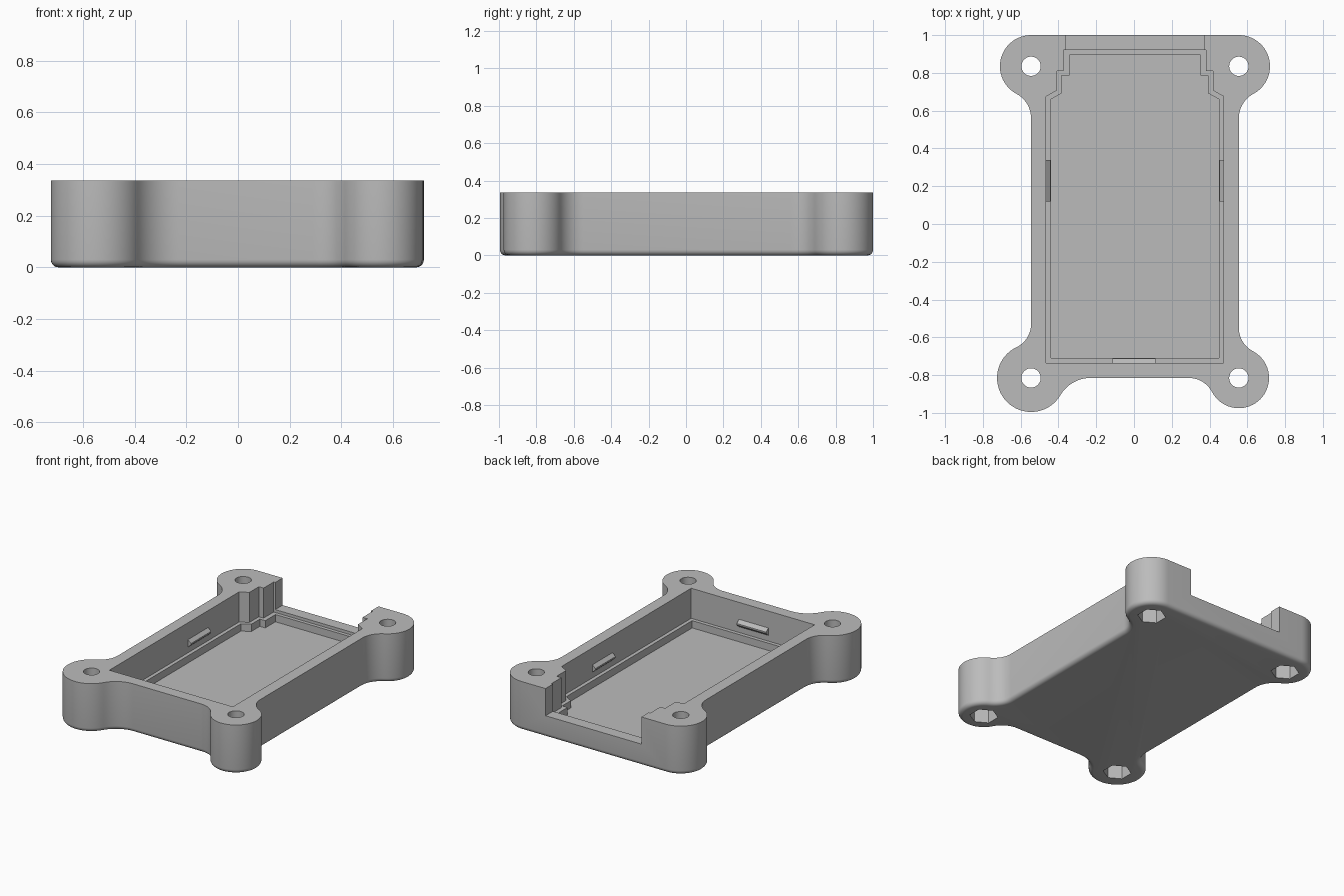
import bpy, bmesh
from math import atan2, degrees, radians, cos, sin

if "Cube" in bpy.data.objects:
    bpy.data.objects.remove(bpy.data.objects["Cube"])

HEIGHT = 0.337
FLOOR_Z, LEDGE_Z, SILL_Z = 0.08, 0.13, 0.15
MID = 0.005                                   # centre line of the tray
HALF = 0.55                                   # half width of the body
LEFT, RIGHT = MID - HALF, MID + HALF
BACK_Y, FRONT_Y = 0.835, -0.815               # screw rows

grey = bpy.data.materials.new("plain grey")
grey.use_nodes = True
grey.diffuse_color = (0.5, 0.5, 0.5, 1)
grey.node_tree.nodes["Principled BSDF"].inputs["Base Color"].default_value = (0.5, 0.5, 0.5, 1)


def prism(name, outline, z0, z1, round_bottom=0):
    """Extrude a flat outline from z0 to z1, optionally rounding the bottom rim."""
    bm = bmesh.new()
    base = bm.faces.new([bm.verts.new((x, y, z0)) for x, y in outline])
    top = bmesh.ops.extrude_face_region(bm, geom=[base], use_keep_orig=True)["geom"]
    for v in top:
        if isinstance(v, bmesh.types.BMVert):
            v.co.z = z1
    bmesh.ops.recalc_face_normals(bm, faces=bm.faces)
    if round_bottom:
        bmesh.ops.bevel(bm, geom=list(base.edges), offset=round_bottom, segments=5,
                        profile=0.5, affect='EDGES', clamp_overlap=False)
    mesh = bpy.data.meshes.new(name)
    bm.to_mesh(mesh)
    bm.free()
    mesh.materials.append(grey)
    obj = bpy.data.objects.new(name, mesh)
    bpy.context.collection.objects.link(obj)
    return obj


def arc(c, r, a0, a1):
    n = max(4, round(abs(a1 - a0) / 6))
    angles = [radians(a0 + (a1 - a0) * i / n) for i in range(n + 1)]
    return [(c[0] + r * cos(a), c[1] + r * sin(a)) for a in angles]


def fillet(R, d):
    """Radius and contact angle of a fillet meeting the wall at distance d from a lug."""
    r = (d * d - R * R) / (2 * R)
    return r, degrees(atan2(r, d))


def ngon(x, y, r, n, turn=0):
    return arc((x, y), r, turn, turn + 360, )[:-1] if n > 6 else [
        (x + r * cos(radians(turn + 60 * i)), y + r * sin(radians(turn + 60 * i))) for i in range(n)]


def rect(x0, x1, y0, y1):
    return [(x0, y0), (x1, y0), (x1, y1), (x0, y1)]


# Body outline, counter-clockwise: four round lugs blended into straight walls
outline = []
R, d = 0.16, 0.265                            # front left lug
r, t = fillet(R, d)
outline += arc((RIGHT - d, FRONT_Y - r), r, 90, t)
outline += arc((RIGHT, FRONT_Y), R, 180 + t, 450 - t)
outline += arc((RIGHT + r, FRONT_Y + d), r, 270 - t, 180)
R, d = 0.165, 0.275                           # two back lugs
r, t = fillet(R, d)
outline += arc((RIGHT + r, BACK_Y - d), r, 180, 90 + t)
outline += arc((RIGHT, BACK_Y), R, t - 90, 90)
outline += arc((LEFT, BACK_Y), R, 90, 270 - t)
outline += arc((LEFT - r, BACK_Y - d), r, 90 - t, 0)
R, d, d2 = 0.18, 0.285, 0.315                 # front right lug, slightly larger
r, t = fillet(R, d)
r2, t2 = fillet(R, d2)
outline += arc((LEFT - r, FRONT_Y + d), r, 0, t - 90)
outline += arc((LEFT, FRONT_Y), R, 90 + t, 360 - t2)
outline += arc((LEFT + d2, FRONT_Y - r2), r2, 180 - t2, 90)
clean = [p for i, p in enumerate(outline)
         if abs(p[0] - outline[i - 1][0]) + abs(p[1] - outline[i - 1][1]) > 1e-4]
body = prism("tray_body", clean, 0, HEIGHT, 0.03)


def cut(outline, z0, z1):
    """Subtract an extruded outline from the body."""
    cutter = prism("cutter", outline, z0, z1)
    cutter.hide_render = True
    mod = body.modifiers.new("cut", 'BOOLEAN')
    mod.operation, mod.solver, mod.object = 'DIFFERENCE', 'EXACT', cutter
    bpy.context.view_layer.objects.active = body
    bpy.ops.object.modifier_apply(modifier=mod.name)
    bpy.data.objects.remove(cutter)


def stepped(half_profile):
    """Mirror the right half of a pocket outline about the centre line."""
    return ([(MID + x, y) for x, y in half_profile]
            + [(MID - x, y) for x, y in reversed(half_profile)])


# Stepped pocket: upper recess down to the ledge, smaller recess down to the floor
cut(stepped([(0.47, -0.735), (0.47, 0.675), (0.413, 0.707), (0.413, 0.81),
             (0.377, 0.81), (0.377, 0.92)]), LEDGE_Z, 0.5)
cut(stepped([(0.445, -0.71), (0.445, 0.66), (0.388, 0.692), (0.388, 0.785),
             (0.347, 0.785), (0.347, 0.896)]), FLOOR_Z, 0.5)

# Open notch in the back wall
cut(rect(MID - 0.365, MID + 0.365, 0.9, 1.1), SILL_Z, 0.5)

# Screw holes with hexagonal nut recesses underneath
for x in (LEFT, RIGHT):
    for y in (BACK_Y, FRONT_Y):
        cut(ngon(x, y, 0.051, 60), -0.1, 0.5)
        cut(ngon(x, y, 0.09, 6, 30), -0.1, 0.1)


def snap_ridge(name, x, y, turn, length):
    """Small wedge-shaped ridge on a pocket wall, pointing along the turn angle."""
    ridge = bpy.data.meshes.new(name)
    bm = bmesh.new()
    section = [(-0.005, 0.165), (0.023, 0.19), (0.023, 0.2), (-0.005, 0.225)]
    end = bm.faces.new([bm.verts.new((u, -length / 2, z)) for u, z in section])
    moved = bmesh.ops.extrude_face_region(bm, geom=[end], use_keep_orig=True)["geom"]
    bmesh.ops.translate(bm, vec=(0, length, 0),
                        verts=[v for v in moved if isinstance(v, bmesh.types.BMVert)])
    bmesh.ops.recalc_face_normals(bm, faces=bm.faces)
    bm.to_mesh(ridge)
    bm.free()
    ridge.materials.append(grey)
    obj = bpy.data.objects.new(name, ridge)
    obj.location = (x, y, 0)
    obj.rotation_euler.z = radians(turn)
    bpy.context.collection.objects.link(obj)


snap_ridge("right_snap_ridge", MID - 0.47, 0.23, 0, 0.22)
snap_ridge("left_snap_ridge", MID + 0.47, 0.23, 180, 0.22)
snap_ridge("front_snap_ridge", MID - 0.005, -0.735, 90, 0.225)

# Smooth the rounded walls, keep the edges crisp
bpy.ops.object.select_all(action='DESELECT')
body.select_set(True)
bpy.context.view_layer.objects.active = body
bpy.ops.object.shade_smooth_by_angle(angle=radians(30))
